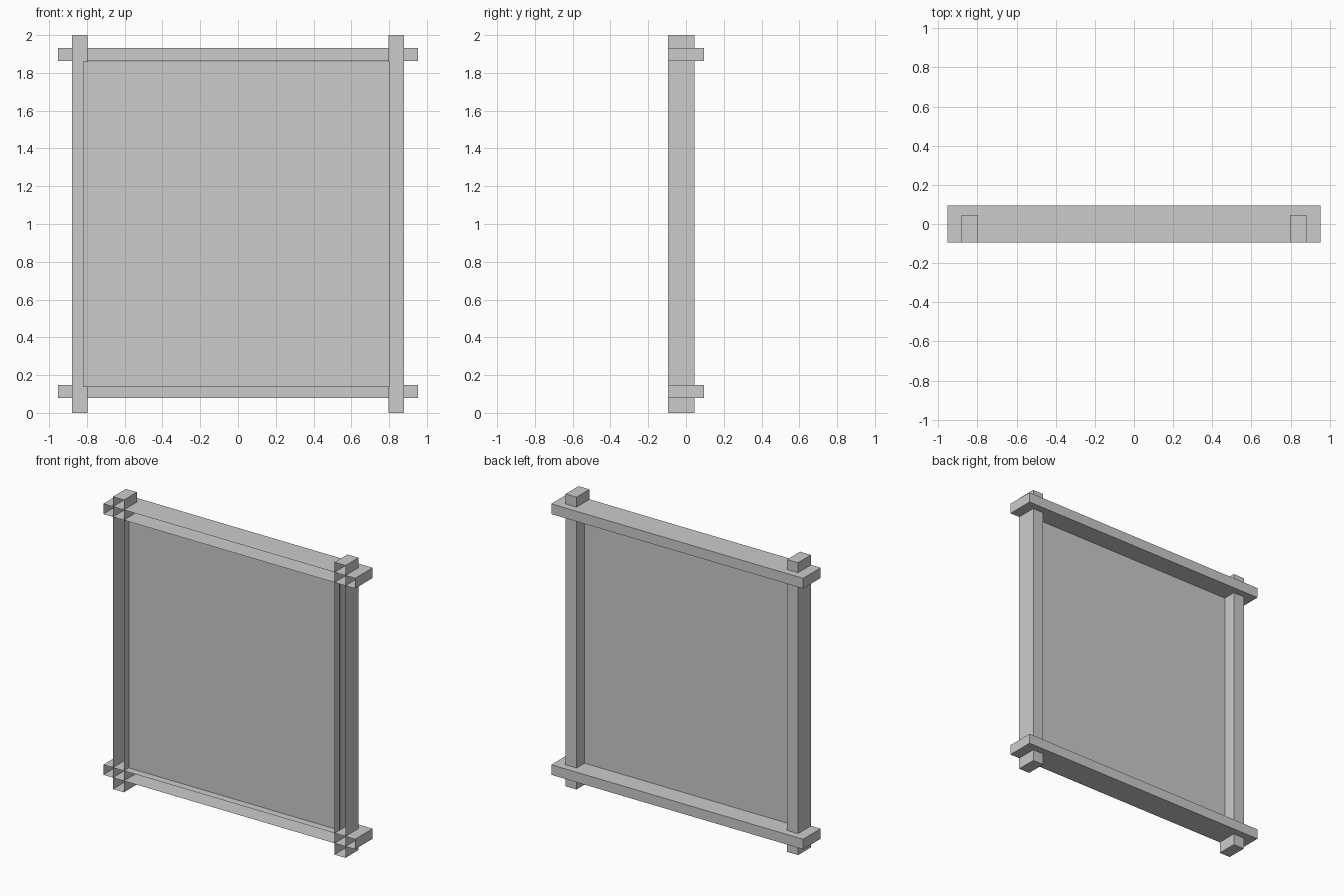
import bpy, bmesh
from mathutils import Vector

if "Cube" in bpy.data.objects:
    bpy.data.objects.remove(bpy.data.objects["Cube"])

grey = bpy.data.materials.new("plain_grey")
grey.diffuse_color = (0.6, 0.6, 0.6, 1)
grey.use_nodes = True
grey.node_tree.nodes["Principled BSDF"].inputs["Base Color"].default_value = grey.diffuse_color


def add_object(name, bm):
    mesh = bpy.data.meshes.new(name)
    bm.to_mesh(mesh)
    bm.free()
    mesh.materials.append(grey)
    obj = bpy.data.objects.new(name, mesh)
    bpy.context.collection.objects.link(obj)
    return obj


def open_beam(name, lo, hi):
    """Hollow box whose front (-y) side is left open."""
    lo, hi = Vector(lo), Vector(hi)
    bm = bmesh.new()
    bmesh.ops.create_cube(bm, size=1)
    bmesh.ops.scale(bm, vec=hi - lo, verts=bm.verts)
    bmesh.ops.translate(bm, vec=(lo + hi) / 2, verts=bm.verts)
    bm.normal_update()
    front = [f for f in bm.faces if f.normal.y < -0.9]
    bmesh.ops.delete(bm, geom=front, context='FACES')
    return add_object(name, bm)


def sheet(name, x0, x1, z0, z1, y):
    """Single flat rectangle facing the back (+y)."""
    bm = bmesh.new()
    corners = [(x0, y, z0), (x0, y, z1), (x1, y, z1), (x1, y, z0)]
    bm.faces.new([bm.verts.new(c) for c in corners])
    return add_object(name, bm)


# Upright posts
open_beam("left_post", (-0.88, -0.095, 0), (-0.797, 0.045, 2))
open_beam("right_post", (0.797, -0.095, 0), (0.88, 0.045, 2))

# Horizontal rails, deeper than the posts
open_beam("bottom_rail", (-0.953, -0.095, 0.078), (0.953, 0.095, 0.147))
open_beam("top_rail", (-0.953, -0.095, 1.862), (0.953, 0.095, 1.932))

# Thin board held in the frame
sheet("board", -0.82, 0.802, 0.137, 1.86, -0.042)

# Flat sheets on the back of the board
sheet("large_sheet", -0.48, 0.48, 0.82, 1.59, -0.04)
sheet("small_sheet", 0.04, 0.465, 0.335, 0.77, -0.04)
